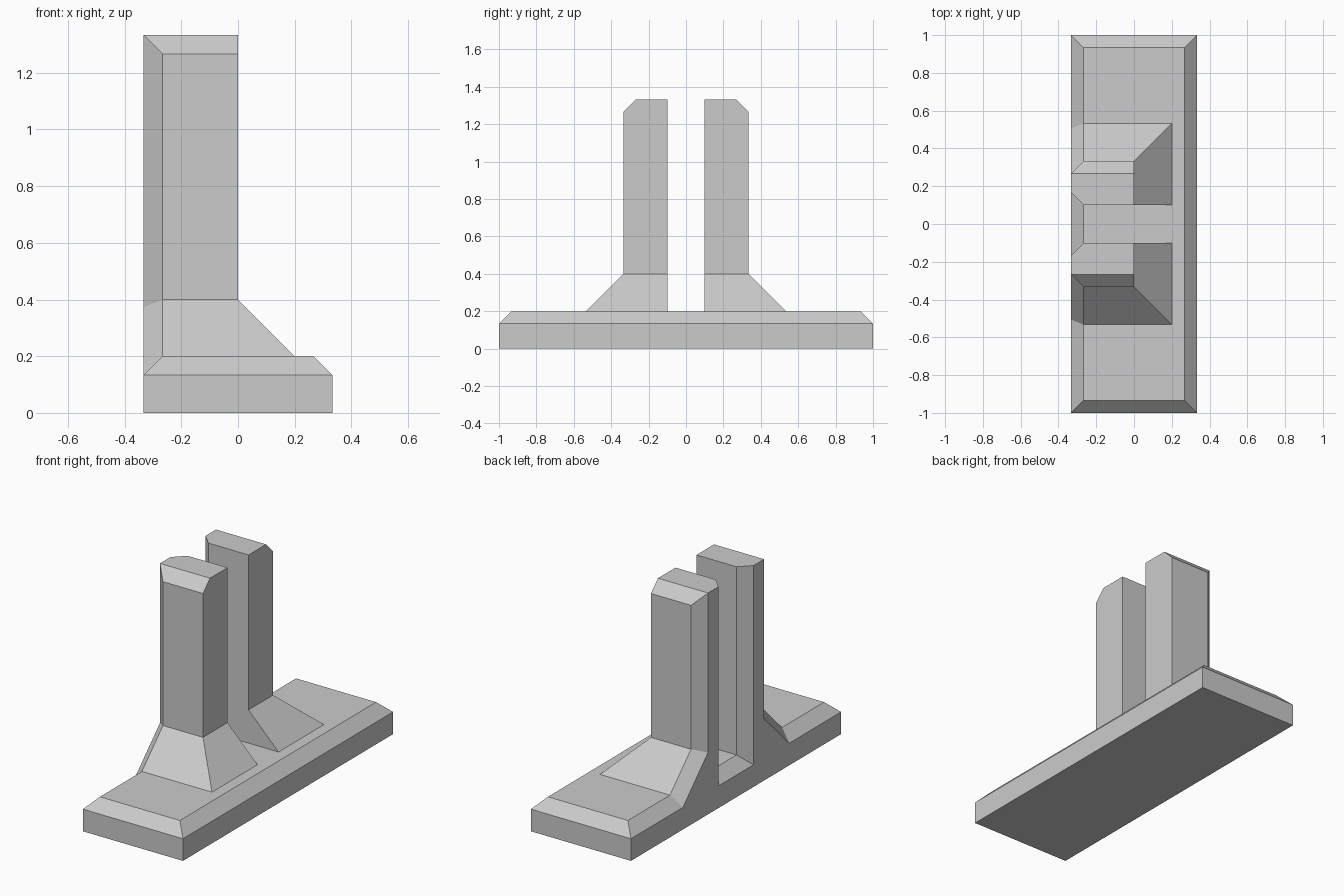
import bpy
import bmesh

cube = bpy.data.objects.get("Cube")
if cube:
    bpy.data.objects.remove(cube, do_unlink=True)

grey = bpy.data.materials.new("plain_grey")
grey.use_nodes = True
grey.diffuse_color = (0.6, 0.6, 0.6, 1)
bsdf = next(n for n in grey.node_tree.nodes if n.type == "BSDF_PRINCIPLED")
bsdf.inputs["Base Color"].default_value = grey.diffuse_color

U = 1 / 15            # chamfer size; all sizes are multiples of it
BACK, EDGE = -5 * U, -4 * U


def loft(name, rings, caps):
    """Skin a stack of equal rings, close with caps, merge flat faces."""
    bm = bmesh.new()
    rows = [[bm.verts.new(p) for p in ring] for ring in rings]
    n = len(rows[0])
    for low, high in zip(rows, rows[1:]):
        for i in range(n):
            j = (i + 1) % n
            bm.faces.new((low[i], low[j], high[j], high[i]))
    bm.faces.new(rows[0][::-1])
    for cap in caps:
        bm.faces.new([rows[-1][i] for i in cap])
    bmesh.ops.recalc_face_normals(bm, faces=bm.faces)
    bmesh.ops.dissolve_limit(bm, angle_limit=0.005, verts=bm.verts, edges=bm.edges)
    mesh = bpy.data.meshes.new(name)
    bm.to_mesh(mesh)
    bm.free()
    mesh.materials.append(grey)
    obj = bpy.data.objects.new(name, mesh)
    bpy.context.collection.objects.link(obj)
    return obj


# Base slab with a chamfered top edge
def slab_ring(inset, z):
    x, y = 5 * U - inset, 1 - inset
    return [(-x, -y, z), (x, -y, z), (x, y, z), (-x, y, z)]


loft("base", [slab_ring(0, 0), slab_ring(0, 2 * U), slab_ring(U, 3 * U)],
     [(0, 1, 2, 3)])


# Upright with flared foot and chamfered back corners
def upright_ring(right, outer, outer_back, z_back, z_outer, z):
    inner, ridge = 0.1, 4 * U
    return [(BACK, inner + U, z_back), (BACK, outer_back, z_back),
            (EDGE, outer, z_outer), (right, outer, z_outer),
            (right, ridge, z), (right, inner, z), (EDGE, inner, z)]


# A chamfer of width U on a 45 degree slope shifts it by U * sqrt(2)
shift = U * 2 ** 0.5
slope = 11 * U - shift
foot = upright_ring(0.2, 8 * U, slope - 2 * U, 2 * U, 3 * U, 3 * U)
knee = upright_ring(0, 5 * U, 4 * U, slope - 4 * U, 6 * U, 6 * U)
head = upright_ring(0, 5 * U, 4 * U, 20 * U, 19 * U, 20 * U)
uprights = loft("uprights", [foot, knee, head], [(0, 1, 4, 5, 6), (1, 2, 3, 4)])

# Second upright
mirror = uprights.modifiers.new("mirror", "MIRROR")
mirror.use_axis = (False, True, False)
mirror.use_mirror_merge = False
